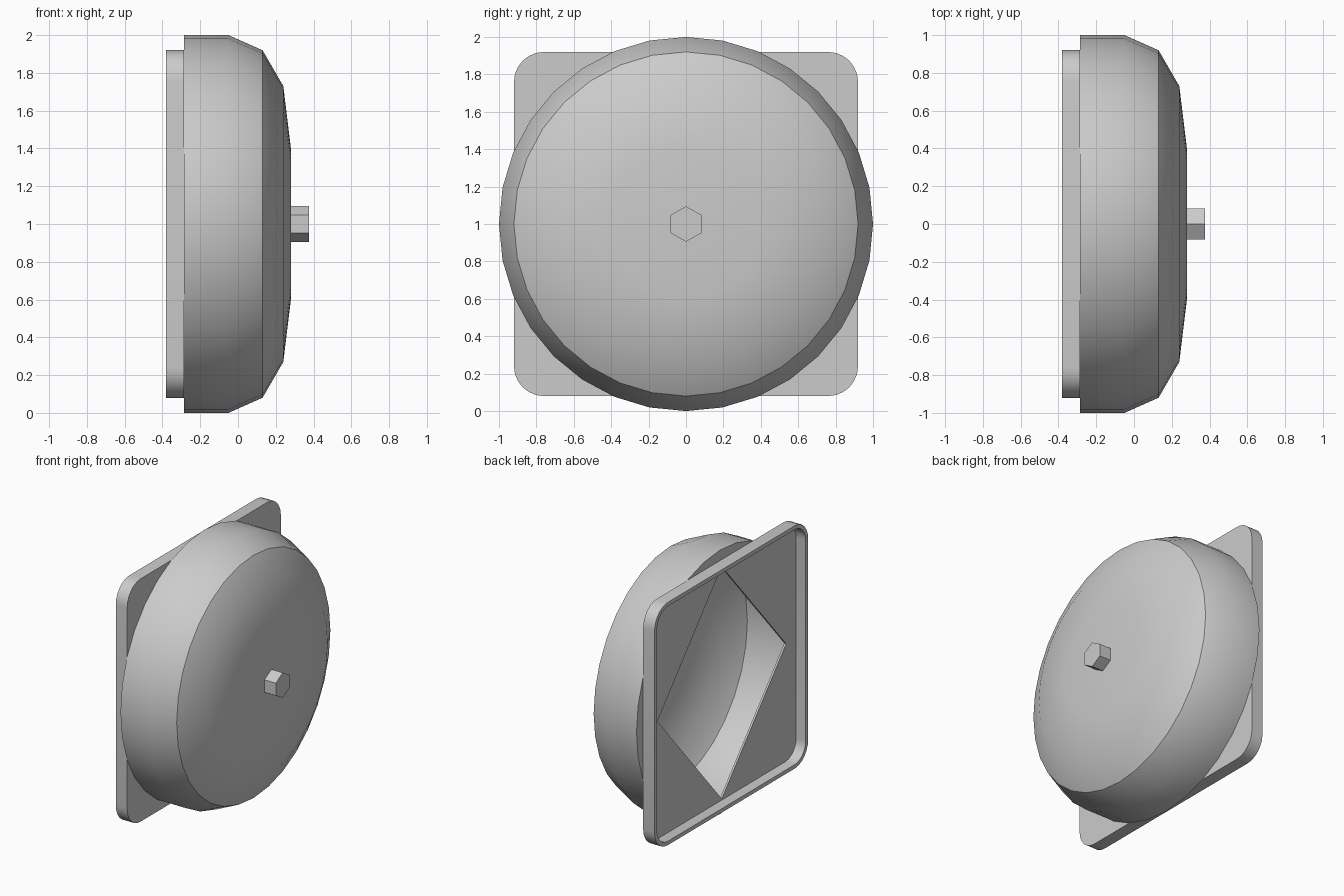
import bpy, bmesh, math

old = bpy.data.objects.get("Cube")
if old:
    bpy.data.objects.remove(old, do_unlink=True)

grey = bpy.data.materials.new("plain_grey")
grey.use_nodes = True
grey.diffuse_color = (0.6, 0.6, 0.6, 1)
grey.node_tree.nodes["Principled BSDF"].inputs["Base Color"].default_value = (0.6, 0.6, 0.6, 1)

CENTRE_Z = 1.0
BACK, WALL, FLOOR, TOP = -0.38, -0.285, -0.30, 0.28


def circle(radius, sides):
    """Outline in (y, z) with a corner pointing up."""
    step = math.tau / sides
    return [(radius * math.sin(i * step), radius * math.cos(i * step)) for i in range(sides)]


def rounded_square(half, radius, segments=6):
    """Square outline in (y, z) with arcs at the corners."""
    points = []
    for corner in range(4):
        middle = math.radians(45 + 90 * corner)
        cy = math.copysign(half - radius, math.cos(middle))
        cz = math.copysign(half - radius, math.sin(middle))
        for i in range(segments + 1):
            a = math.radians(90 * corner + 90 * i / segments)
            points.append((cy + radius * math.cos(a), cz + radius * math.sin(a)))
    return points


def loop(bm, x, outline):
    return [bm.verts.new((x, y, CENTRE_Z + z)) for y, z in outline]


def bridge(bm, a, b):
    n = len(a)
    for i in range(n):
        j = (i + 1) % n
        bm.faces.new((a[i], a[j], b[j], b[i]))


def fill_with_hole(bm, outer, inner):
    edges = []
    for ring in (outer, inner):
        for i, v in enumerate(ring):
            w = ring[(i + 1) % len(ring)]
            edges.append(bm.edges.get((v, w)) or bm.edges.new((v, w)))
    bmesh.ops.triangle_fill(bm, edges=edges, use_beauty=True)


def finish(bm, name, angle=None):
    bmesh.ops.recalc_face_normals(bm, faces=bm.faces[:])
    mesh = bpy.data.meshes.new(name)
    bm.to_mesh(mesh)
    bm.free()
    mesh.materials.append(grey)
    obj = bpy.data.objects.new(name, mesh)
    bpy.context.collection.objects.link(obj)
    if angle:
        bpy.ops.object.select_all(action="DESELECT")
        obj.select_set(True)
        bpy.context.view_layer.objects.active = obj
        bpy.ops.object.shade_smooth_by_angle(angle=math.radians(angle))
    return obj


diamond = [(0.77, 0), (0, 0.88), (-0.77, 0), (0, -0.88)]

# Gong: hollow dome with a flat back ring around a diamond opening
bm = bmesh.new()
profile = [(WALL, 1.0), (-0.05, 1.0), (0.13, 0.92), (0.24, 0.73), (TOP, 0.4)]
rings = [loop(bm, x, circle(r, 32)) for x, r in profile]
for a, b in zip(rings, rings[1:]):
    bridge(bm, a, b)
tip = bm.verts.new((TOP, 0, CENTRE_Z))
for i, v in enumerate(rings[-1]):
    bm.faces.new((v, rings[-1][(i + 1) % 32], tip))
fill_with_hole(bm, rings[0], loop(bm, WALL, diamond))
finish(bm, "gong_dome", 30)

# Mounting plate: rounded tray with a raised rim and the same opening
bm = bmesh.new()
outer, inner = rounded_square(0.92, 0.16), rounded_square(0.89, 0.13)
front = loop(bm, WALL, outer)
rim_outer = loop(bm, BACK, outer)
rim_inner = loop(bm, BACK, inner)
floor = loop(bm, FLOOR, inner)
for a, b in ((front, rim_outer), (rim_outer, rim_inner), (rim_inner, floor)):
    bridge(bm, a, b)
hole_front, hole_back = loop(bm, WALL, diamond), loop(bm, FLOOR, diamond)
bridge(bm, hole_front, hole_back)
fill_with_hole(bm, front, hole_front)
fill_with_hole(bm, floor, hole_back)
finish(bm, "mounting_plate", 30)

# Hexagonal bolt in the middle of the gong
bm = bmesh.new()
base = loop(bm, TOP, circle(0.095, 6))
head = loop(bm, 0.375, circle(0.095, 6))
bridge(bm, base, head)
bm.faces.new(head)
bm.faces.new(base)
finish(bm, "centre_bolt")
